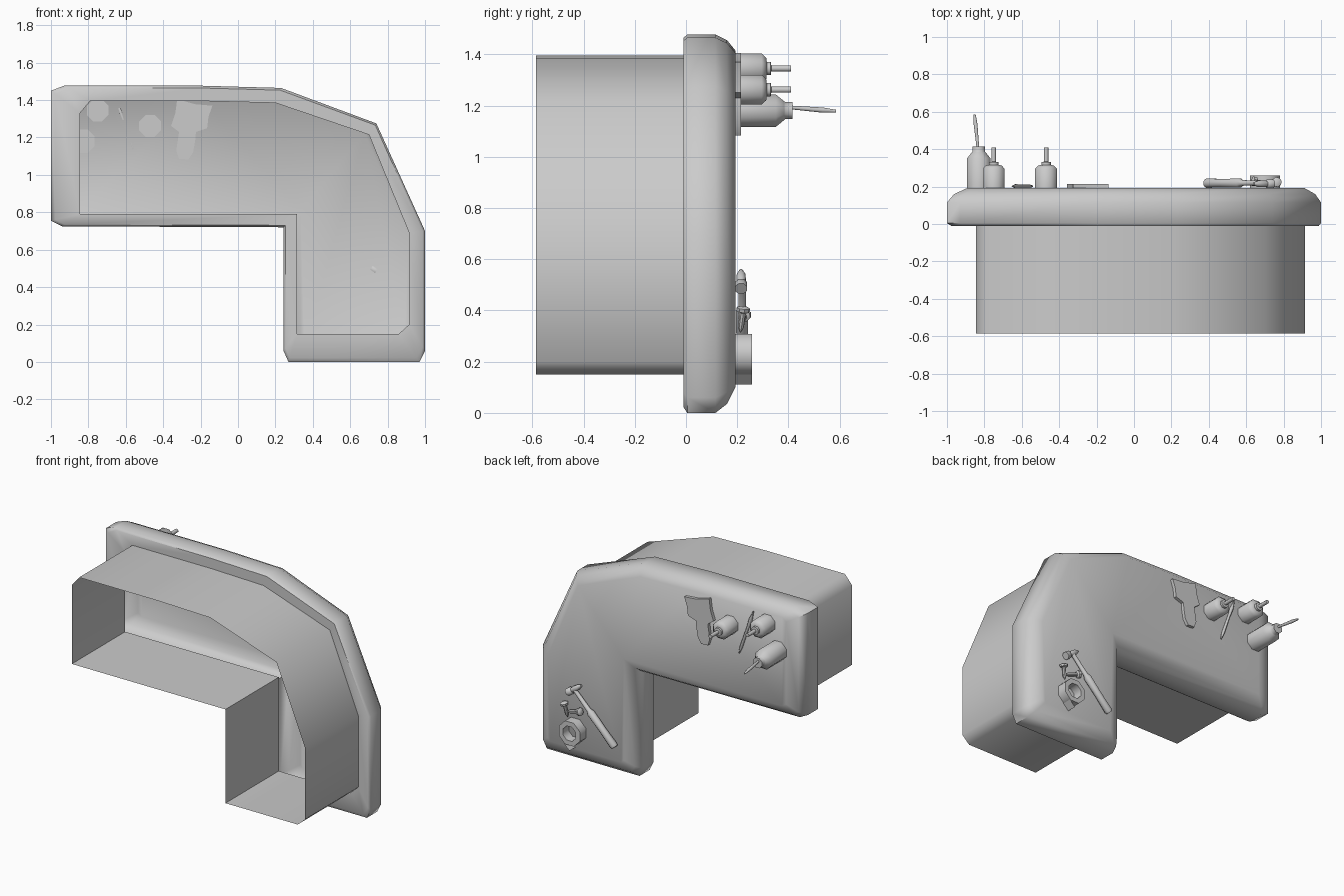
import bpy, bmesh, math
from mathutils import Vector

if "Cube" in bpy.data.objects:
    bpy.data.objects.remove(bpy.data.objects["Cube"])


def finish(bm, name, angle=50):
    bmesh.ops.remove_doubles(bm, verts=bm.verts, dist=0.0005)
    bmesh.ops.recalc_face_normals(bm, faces=bm.faces)
    me = bpy.data.meshes.new(name)
    bm.to_mesh(me)
    bm.free()
    ob = bpy.data.objects.new(name, me)
    bpy.context.collection.objects.link(ob)
    bpy.ops.object.select_all(action='DESELECT')
    bpy.context.view_layer.objects.active = ob
    ob.select_set(True)
    bpy.ops.object.shade_smooth_by_angle(angle=math.radians(angle))
    return ob


def bridge(bm, a, b):
    n = len(a)
    for i in range(n):
        bm.faces.new((a[i], a[(i + 1) % n], b[(i + 1) % n], b[i]))


def spin(bm, p0, p1, prof, sides=8):
    """Solid of revolution from p0 to p1; prof holds (fraction, radius)."""
    p0, p1 = Vector(p0), Vector(p1)
    q = (p1 - p0).to_track_quat('Z', 'Y')
    rings = []
    for t, r in prof:
        c = p0.lerp(p1, t)
        rings.append([bm.verts.new(c + q @ Vector((
            r * math.cos((k + .5) * math.tau / sides),
            r * math.sin((k + .5) * math.tau / sides), 0))) for k in range(sides)])
    for a, b in zip(rings, rings[1:]):
        bridge(bm, a, b)
    bm.faces.new(rings[0])
    bm.faces.new(rings[-1])


# L-shaped counter: outer edge, skirt and flat top outlines in (x, z)
edge = [(-1, 1.45), (-.93, 1.477), (-.2, 1.477), (.23, 1.465), (.74, 1.275), (1, .7),
        (1, .06), (.97, 0), (.27, 0), (.243, .06), (.243, .72), (-.94, .725), (-1, .755)]
skirt = [(-.845, 1.33), (-.79, 1.395), (-.2, 1.395), (.2, 1.385), (.7, 1.215), (.915, .69),
         (.915, .2), (.86, .15), (.315, .15), (.315, .15), (.315, .79), (-.845, .79), (-.845, .79)]
top = [(-.89, 1.39), (-.86, 1.415), (-.2, 1.415), (.21, 1.405), (.68, 1.22), (.91, .68),
       (.91, .12), (.89, .1), (.355, .1), (.335, .12), (.335, .81), (-.86, .81), (-.89, .83)]


def mix(a, b, f):
    return [(p[0] + (q[0] - p[0]) * f, p[1] + (q[1] - p[1]) * f) for p, q in zip(a, b)]


bm = bmesh.new()
layers = [(skirt, -.585), (skirt, -.01), (mix(edge, skirt, .15), -.01), (edge, .005),
          (edge, .115), (mix(edge, top, .35), .16), (top, .193)]
rings = [[bm.verts.new((x, y, z)) for x, z in pts] for pts, y in layers]
for a, b in zip(rings, rings[1:]):
    bridge(bm, a, b)
bmesh.ops.triangulate(bm, faces=[bm.faces.new(rings[-1])])
bmesh.ops.dissolve_degenerate(bm, edges=bm.edges, dist=.0005)
finish(bm, "counter")

# Bottles standing on the top
bm = bmesh.new()
spin(bm, (-.83, .187, 1.18), (-.83, .415, 1.18),
     [(0, .068), (.72, .068), (.86, .04), (.88, .036), (1, .036)])
finish(bm, "large_bottle")
bm = bmesh.new()
spin(bm, (-.832, .38, 1.195), (-.852, .585, 1.178),
     [(0, .007), (.4, .009), (.75, .011), (1, .006)])
finish(bm, "stick_in_bottle")
for i, (x, z) in enumerate([(-.75, 1.345), (-.47, 1.262)]):
    bm = bmesh.new()
    spin(bm, (x, .19, z), (x, .41, z),
         [(0, .063), (.48, .063), (.56, .045), (.57, .028), (.64, .028), (.65, .013), (1, .013)])
    finish(bm, f"small_bottle_{i + 1}")

# Thin paintbrush
bm = bmesh.new()
spin(bm, (-.543, .202, 1.09), (-.652, .202, 1.405),
     [(0, .004), (.15, .01), (.6, .009), (.8, .012), (1, .003)])
finish(bm, "thin_brush")

# Wide flat brush
flat = [(-.325, 1.405), (-.23, 1.378), (-.137, 1.37), (-.158, 1.31), (-.165, 1.25),
        (-.225, 1.23), (-.228, 1.19), (-.24, 1.12), (-.265, 1.083), (-.315, 1.085),
        (-.33, 1.13), (-.315, 1.23), (-.358, 1.262), (-.335, 1.33)]
bm = bmesh.new()
lo, hi = [[bm.verts.new((x, y, z)) for x, z in flat] for y in (.19, .215)]
bridge(bm, lo, hi)
bm.faces.new(lo)
bm.faces.new(hi)
finish(bm, "wide_brush")

# Hammer
bm = bmesh.new()
spin(bm, (.385, .218, .205), (.685, .22, .515),
     [(0, .022), (.03, .027), (.3, .024), (.6, .026), (.65, .016), (1, .014)])
finish(bm, "hammer_handle")
bm = bmesh.new()
spin(bm, (.74, .215, .485), (.64, .215, .555),
     [(0, .026), (.25, .026), (.32, .016), (.5, .02), (.75, .018), (1, .008)])
finish(bm, "hammer_head")

# Screws
for i, (a, b) in enumerate([((.765, .225, .415), (.745, .212, .315)),
                            ((.63, .23, .385), (.745, .212, .35))]):
    bm = bmesh.new()
    spin(bm, a, b, [(0, .015), (.06, .027), (.2, .025), (.25, .012), (.8, .012), (1, .003)])
    finish(bm, f"screw_{i + 1}", 40)

# Tape roll with loose end
bm = bmesh.new()
loop = []
for r, y in [(.086, .193), (.086, .258), (.052, .258), (.052, .193)]:
    loop.append([bm.verts.new((.7 + r * math.cos((k + .5) * math.tau / 8), y,
                               .228 + r * math.sin((k + .5) * math.tau / 8))) for k in range(8)])
for i in range(4):
    bridge(bm, loop[i], loop[(i + 1) % 4])
finish(bm, "tape_roll")
bm = bmesh.new()
bm.faces.new([bm.verts.new(p) for p in [(.74, .193, .15), (.74, .258, .15),
                                        (.7, .258, .11), (.7, .193, .11)]])
finish(bm, "tape_end")
